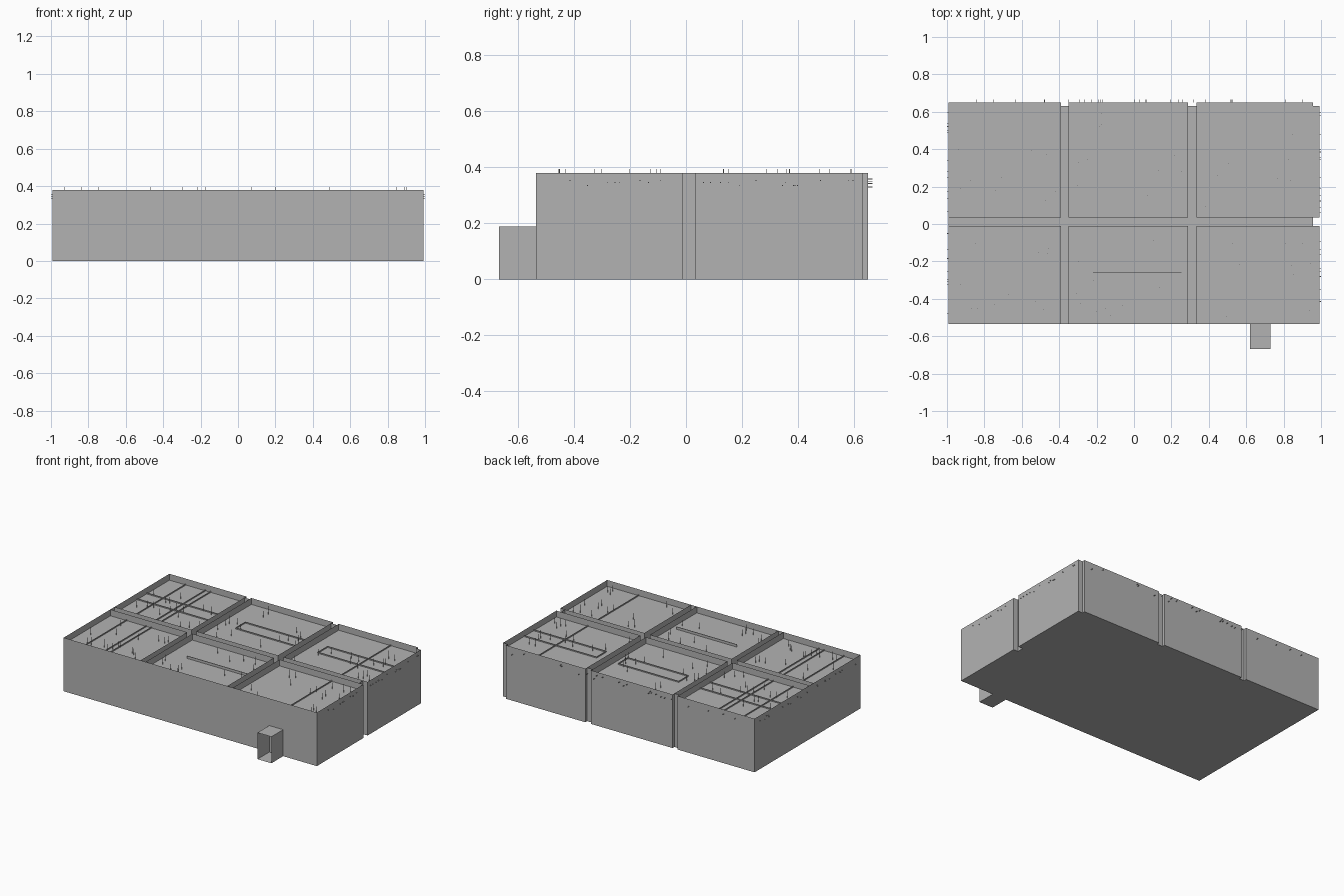
import bpy, bmesh, random

if "Cube" in bpy.data.objects:
    bpy.data.objects.remove(bpy.data.objects["Cube"])

random.seed(4)
X0, X1, Y0, Y1, TOP, DECK, BEAM = -0.993, 0.993, -0.535, 0.65, 0.38, 0.335, 0.32
XS = [(X0, -0.39), (-0.35, 0.29), (0.335, X1)]
YS = [(Y0, -0.012), (0.034, Y1)]
ya, yb = YS[0][1], YS[1][0]
SLOT = 0.63

grey = bpy.data.materials.new("dark_grey")
grey.diffuse_color = (0.45, 0.45, 0.45, 1)
grey.use_nodes = True
grey.node_tree.nodes["Principled BSDF"].inputs["Base Color"].default_value = grey.diffuse_color


def finish(name, bm):
    mesh = bpy.data.meshes.new(name)
    bm.to_mesh(mesh)
    bm.free()
    mesh.materials.append(grey)
    ob = bpy.data.objects.new(name, mesh)
    bpy.context.collection.objects.link(ob)
    return ob


def sheet(bm, pts, z0, z1, closed=False):
    """Vertical sheet following a plan polyline."""
    lo = [bm.verts.new((x, y, z0)) for x, y in pts]
    hi = [bm.verts.new((x, y, z1)) for x, y in pts]
    n = len(pts)
    for i in range(n if closed else n - 1):
        j = (i + 1) % n
        bm.faces.new((lo[i], lo[j], hi[j], hi[i]))


def flat(bm, pts, z, up=True):
    pts = pts if up else pts[::-1]
    bm.faces.new([bm.verts.new((x, y, z)) for x, y in pts])


def rect(bm, xa, xb, y0, y1, z, up=True):
    flat(bm, [(xa, y0), (xb, y0), (xb, y1), (xa, y1)], z, up)


def box(bm, a, b):
    r = bmesh.ops.create_cube(bm, size=1)
    for v in r["verts"]:
        v.co = [(p + q) / 2 + c * (q - p) for p, q, c in zip(a, b, v.co)]


# Plan outline with column slots on the back and right
outline = [(X0, Y0), (X1, Y0)]
outline += [(X1, ya), (0.957, ya), (0.957, yb), (X1, yb),
            (X1, SLOT), (0.957, SLOT), (0.957, Y1)]
for right, left in ((0.335, 0.29), (-0.35, -0.39)):
    outline += [(right, Y1), (right, SLOT), (left, SLOT), (left, Y1)]
outline.append((X0, Y1))

# Outer walls
bm = bmesh.new()
sheet(bm, outline, 0, TOP, True)
finish("outer_walls", bm)

# Floor
bm = bmesh.new()
flat(bm, outline, 0, False)
finish("floor", bm)

# Recessed deck of each bay; the back right one has its corner cut
bm = bmesh.new()
for i, (xa, xb) in enumerate(XS):
    for j, (y0, y1) in enumerate(YS):
        if (i, j) == (2, 1):
            flat(bm, [(xa, y0), (xb, y0), (xb, SLOT), (0.957, SLOT),
                      (0.957, y1), (xa, y1)], DECK)
        else:
            rect(bm, xa, xb, y0, y1, DECK)
finish("recessed_deck", bm)

# Beam channels between the bays, slightly lower than the deck
bm = bmesh.new()
rect(bm, X0, 0.957, ya, yb, BEAM)
for xa, xb in ((-0.39, -0.35), (0.29, 0.335)):
    rect(bm, xa, xb, Y0, ya, BEAM)
    rect(bm, xa, xb, yb, SLOT, BEAM)
finish("beam_channels", bm)

# Beam sides standing between the six bays
bm = bmesh.new()
for i, (xa, xb) in enumerate(XS):
    for j, (y0, y1) in enumerate(YS):
        if i > 0:
            sheet(bm, [(xa, y1), (xa, y0)], BEAM, TOP)
        if i < 2:
            sheet(bm, [(xb, y0), (xb, y1)], BEAM, TOP)
        y = y1 if j == 0 else y0
        sheet(bm, [(xa, y), (xb, y)], BEAM, TOP)
finish("beam_sides", bm)

# Long thin rails across the bays
T, H = 0.004, DECK + 0.008
bm = bmesh.new()
for x in (-0.865, -0.71, -0.67, 0.745):
    for y0, y1 in YS:
        box(bm, (x - T / 2, y0, DECK), (x + T / 2, y1, H))
finish("deck_rails", bm)

# Rectangular rail loops and the single front rail
bm = bmesh.new()
for xa, xb in ((X0, -0.39), (-0.22, 0.255), (0.425, X1)):
    for y in (0.288, 0.396):
        box(bm, (xa, y - T / 2, DECK), (xb, y + T / 2, H))
    for x in (xa, xb):
        if -0.3 < x < 0.5:
            box(bm, (x - T / 2, 0.288, DECK), (x + T / 2, 0.396, H))
box(bm, (-0.22, -0.26, DECK), (0.255, -0.256, H + 0.01))
finish("rail_loops", bm)

# Upright pins scattered over the bays
bm = bmesh.new()
R = 0.001
for i, (xa, xb) in enumerate(XS):
    for y0, y1 in YS:
        for k in range(18):
            x = random.uniform(xa + 0.03, xb - 0.03)
            y = random.uniform(y0 + 0.04, y1 - 0.06)
            z = 0.394 if k < 3 else 0.38
            box(bm, (x - R, y - R, DECK), (x + R, y + R, z))
finish("deck_pins", bm)

# Short studs on the outside of the back and side walls
bm = bmesh.new()
S = 0.0015
for k in range(24):
    x = random.uniform(-0.97, 0.93)
    z = random.choice((0.33, 0.342, 0.35, 0.358))
    box(bm, (x - S, Y1, z - S), (x + S, 0.665, z + S))
for k in range(22):
    for xa, xb in ((X1, 1.0), (-1.0, X0)):
        y = random.uniform(-0.5, 0.61)
        while xa > 0 and ya - 0.01 < y < yb + 0.01:
            y = random.uniform(-0.5, 0.61)
        z = random.choice((0.335, 0.345, 0.353))
        box(bm, (xa, y - S, z - S), (xb, y + S, z + S))
finish("wall_studs", bm)

# Entrance hood open at the front
bm = bmesh.new()
a, b, f = 0.62, 0.729, -0.667
sheet(bm, [(a, Y0), (a, f)], 0, 0.188)
sheet(bm, [(b, f), (b, Y0)], 0, 0.188)
rect(bm, a, b, f, Y0, 0.188)
rect(bm, a, b, f, Y0, 0, False)
finish("entrance_hood", bm)
